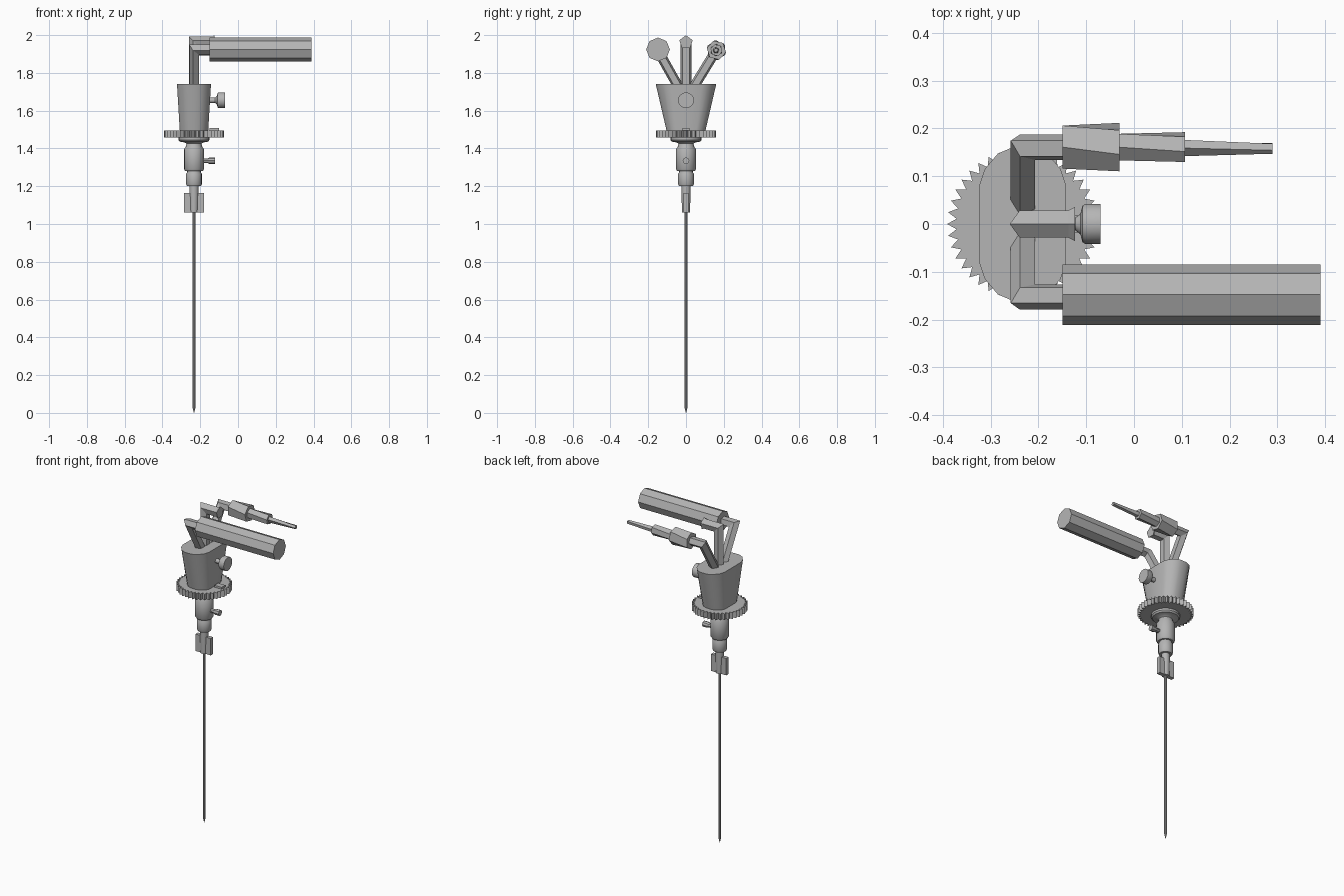
import bpy, bmesh
from math import sin, cos, pi, radians
from mathutils import Vector

cube = bpy.data.objects.get("Cube")
if cube:
    bpy.data.objects.remove(cube)

steel = bpy.data.materials.new("steel_grey")
steel.use_nodes = True
GREY = (0.46, 0.46, 0.46, 1)
steel.diffuse_color = GREY
steel.node_tree.nodes["Principled BSDF"].inputs["Base Color"].default_value = GREY

AXIS = -0.233          # x position of the main vertical axis
X, Z = Vector((1, 0, 0)), Vector((0, 0, 1))


def loft(name, rings, smooth=False):
    """Skin a list of equal-sized vertex rings and cap both ends."""
    bm = bmesh.new()
    loops = [[bm.verts.new(p) for p in ring] for ring in rings]
    n = len(loops[0])
    for a, b in zip(loops, loops[1:]):
        for i in range(n):
            j = (i + 1) % n
            bm.faces.new((a[i], a[j], b[j], b[i]))
    bm.faces.new(loops[0][::-1])
    bm.faces.new(loops[-1])
    bmesh.ops.recalc_face_normals(bm, faces=bm.faces)
    mesh = bpy.data.meshes.new(name)
    bm.to_mesh(mesh)
    bm.free()
    mesh.materials.append(steel)
    obj = bpy.data.objects.new(name, mesh)
    bpy.context.collection.objects.link(obj)
    if smooth:
        bpy.ops.object.select_all(action='DESELECT')
        obj.select_set(True)
        bpy.context.view_layer.objects.active = obj
        bpy.ops.object.shade_smooth_by_angle(angle=radians(35))
    return obj


def ring(centre, direction, up, radius, sides, turn=0):
    """Regular polygon around a point, its first corner along 'up'."""
    side = direction.cross(up)
    angles = [2 * pi * i / sides + turn for i in range(sides)]
    return [centre + radius * (cos(a) * up + sin(a) * side) for a in angles]


def lathe(name, profile, y=0, z=0, along_x=False, sides=16, twist=0, smooth=True):
    """Revolve (position, radius) pairs about the main axis or a line along x."""
    rings = []
    for i, (t, r) in enumerate(profile):
        if along_x:
            rings.append(ring(Vector((t, y, z)), X, Z, r, sides, twist * i))
        else:
            rings.append(ring(Vector((AXIS, 0, t)), Z, X, r, sides))
    return loft(name, rings, smooth)


def tube(name, points, radius, sides=5):
    """Sweep a polygon along a path with mitred bends."""
    pts = [Vector(p) for p in points]
    dirs = [(b - a).normalized() for a, b in zip(pts, pts[1:])]
    rings = [ring(pts[0], dirs[0], -X, radius, sides)]
    for i, d in enumerate(dirs):
        plane = (d + dirs[min(i + 1, len(dirs) - 1)]).normalized()
        end = pts[i + 1]
        rings.append([p + d * ((end - p).dot(plane) / d.dot(plane)) for p in rings[-1]])
    return loft(name, rings)


def box(name, low, high):
    (x0, y0, z0), (x1, y1, z1) = low, high
    corners = ((x0, y0), (x1, y0), (x1, y1), (x0, y1))
    return loft(name, [[Vector((x, y, z)) for x, y in corners] for z in (z0, z1)])


# Needle and its winged hub
lathe("needle", [(0, 0.001), (0.03, 0.008), (1.07, 0.008)], sides=8)
lathe("needle_hub", [(1.06, 0.021), (1.16, 0.024), (1.21, 0.024)])
for word, s in (("left", 1), ("right", -1)):
    a, b = sorted((AXIS + s * 0.015, AXIS + s * 0.053))
    box(word + "_hub_wing", (a, -0.012, 1.06), (b, 0.012, 1.165))

# Stacked collars below the gear
lathe("lower_collar", [(1.2, 0.037), (1.21, 0.042), (1.265, 0.042), (1.275, 0.036),
                       (1.29, 0.036)])
lathe("valve_body", [(1.28, 0.046), (1.29, 0.053), (1.395, 0.053), (1.41, 0.044),
                     (1.425, 0.04), (1.432, 0.05), (1.436, 0.075), (1.445, 0.082),
                     (1.458, 0.082)])
lathe("valve_port", [(-0.2, 0.013), (-0.16, 0.013), (-0.15, 0.018), (-0.123, 0.018)],
      z=1.335, along_x=True, sides=8)

# Toothed wheel with an index tab
TEETH = 40
wheel = []
for level in (1.457, 1.496):
    outline = []
    for i in range(TEETH * 2):
        a = pi * i / TEETH
        r = 0.158 if i % 2 == 0 else 0.139
        outline.append(Vector((AXIS + r * cos(a), r * sin(a), level)))
    wheel.append(outline)
loft("toothed_wheel", wheel)
box("index_tab", (-0.15, -0.018, 1.46), (-0.1, 0.018, 1.508))

# Flared housing: flattened cross-section with rounded ends
quarter = [(1, 0), (1, 0.52), (0.88, 0.72), (0.58, 0.92), (0.25, 1)]
half = quarter + [(-x, y) for x, y in reversed(quarter)]
section = half + [(x, -y) for x, y in reversed(half[1:-1])]
loft("housing", [[Vector((AXIS + x * w, y * d, z)) for x, y in section]
                 for z, w, d in ((1.49, 0.075, 0.102), (1.74, 0.09, 0.16))], True)

# Thumb screw on the housing
lathe("thumb_screw", [(-0.17, 0.014), (-0.122, 0.014), (-0.112, 0.022), (-0.108, 0.038),
                      (-0.102, 0.042), (-0.07, 0.042)], z=1.655, along_x=True)

# Three bent arms fanning out of the housing
BEND = -0.23
tube("centre_arm", [(BEND, 0, 1.68), (BEND, 0, 1.962), (-0.13, 0, 1.962)], 0.03)
lathe("centre_arm_tip", [(-0.145, 0.026), (-0.124, 0.037)], z=1.962, along_x=True,
      sides=5, smooth=False)
tube("front_arm", [(BEND, -0.02, 1.69), (BEND, -0.152, 1.925), (-0.14, -0.152, 1.925)], 0.028)
tube("back_arm", [(BEND, 0.02, 1.69), (BEND, 0.16, 1.92), (-0.14, 0.16, 1.92)], 0.028)

# Large eight-sided eyepiece on the front arm
lathe("eyepiece", [(-0.15, 0.063), (0.39, 0.063)], y=-0.148, z=1.924, along_x=True,
      sides=8, smooth=False)

# Stepped connector and tapering probe on the back arm
lathe("connector", [(-0.15, 0.052), (-0.03, 0.052)], y=0.161, z=1.92, along_x=True,
      sides=6, twist=0.3, smooth=False)
lathe("connector_sleeve", [(-0.035, 0.032), (0.107, 0.032)], y=0.161, z=1.92,
      along_x=True, sides=6, twist=0.3, smooth=False)
lathe("probe", [(0.1, 0.018), (0.29, 0.012)], y=0.159, z=1.92, along_x=True,
      sides=5, twist=0.4, smooth=False)
